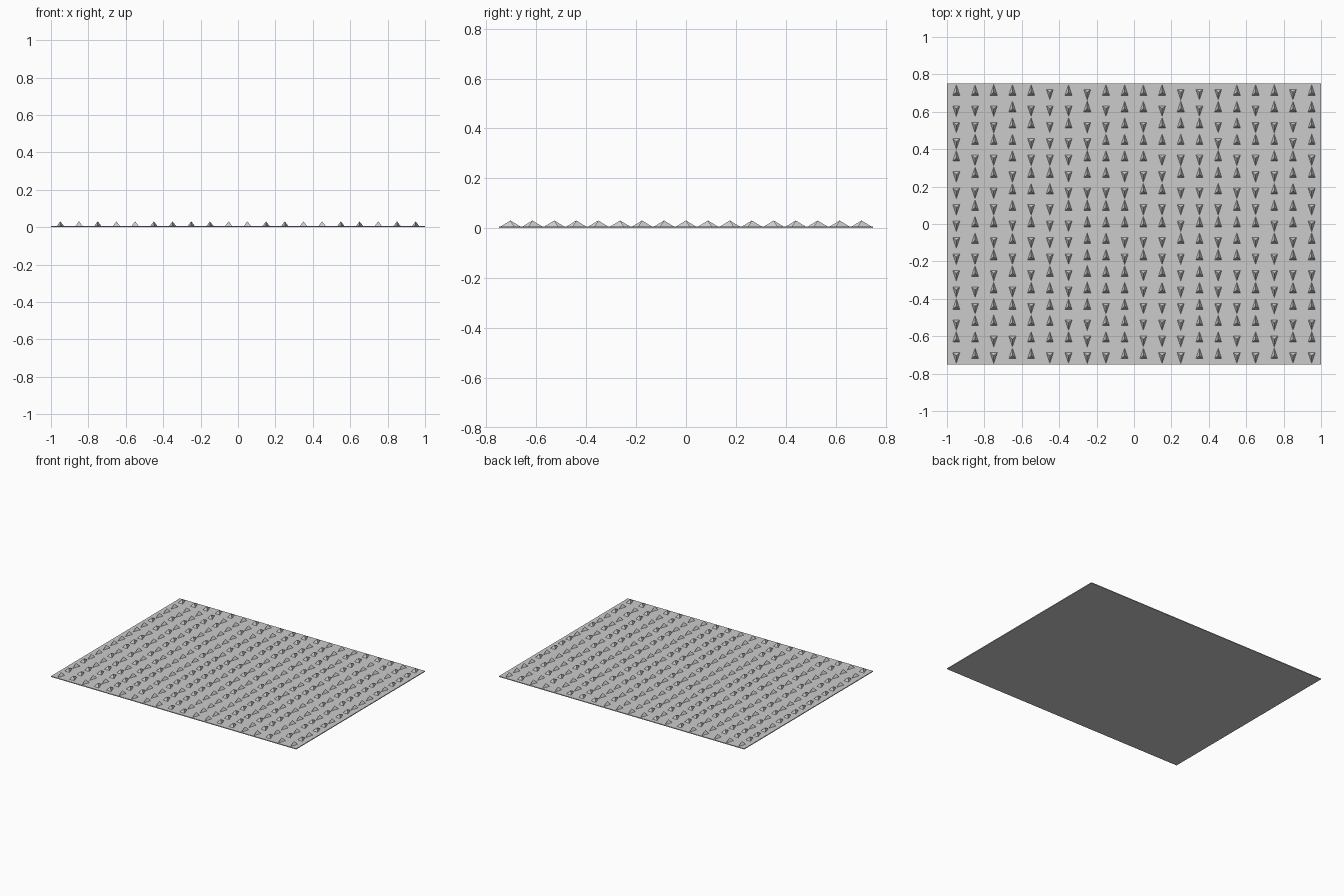
import bpy
import bmesh
import random

cube = bpy.data.objects.get("Cube")
if cube:
    bpy.data.objects.remove(cube, do_unlink=True)

PLATE_TOP = 0.006
PEAK = 0.031
COLUMNS, ROWS = 20, 17
STEP_X, STEP_Y = 0.1, 0.088
rng = random.Random(4)

# One plain grey
grey = bpy.data.materials.new("plain grey")
grey.use_nodes = True
colour = (0.6, 0.6, 0.6, 1)
grey.diffuse_color = colour
grey.node_tree.nodes["Principled BSDF"].inputs["Base Color"].default_value = colour


def finish(name, bm):
    bmesh.ops.recalc_face_normals(bm, faces=bm.faces)
    mesh = bpy.data.meshes.new(name)
    bm.to_mesh(mesh)
    bm.free()
    mesh.materials.append(grey)
    obj = bpy.data.objects.new(name, mesh)
    bpy.context.collection.objects.link(obj)


def add_barb(bm, x, y, way):
    """Three-sided spike: wide heel, long tip, peak near the heel."""
    heel, tip = y - 0.016 * way, y + 0.041 * way
    left = bm.verts.new((x - 0.019, heel, PLATE_TOP))
    right = bm.verts.new((x + 0.019, heel, PLATE_TOP))
    point = bm.verts.new((x, tip, PLATE_TOP))
    peak = bm.verts.new((x, y, PEAK))
    for face in ((left, right, point), (left, right, peak),
                 (right, point, peak), (point, left, peak)):
        bm.faces.new(face)


# Thin base plate
bm = bmesh.new()
bmesh.ops.create_cube(bm, size=1)
bmesh.ops.scale(bm, vec=(2, 1.5, PLATE_TOP), verts=bm.verts)
bmesh.ops.translate(bm, vec=(0, 0, PLATE_TOP / 2), verts=bm.verts)
finish("base_plate", bm)

# Grid of barbs, each pointing to the front or the back at random
bm = bmesh.new()
for j in range(ROWS):
    for i in range(COLUMNS):
        x = (i - (COLUMNS - 1) / 2) * STEP_X
        y = (j - (ROWS - 1) / 2) * STEP_Y
        add_barb(bm, x, y, rng.choice((-1, 1)))
finish("barbs", bm)
